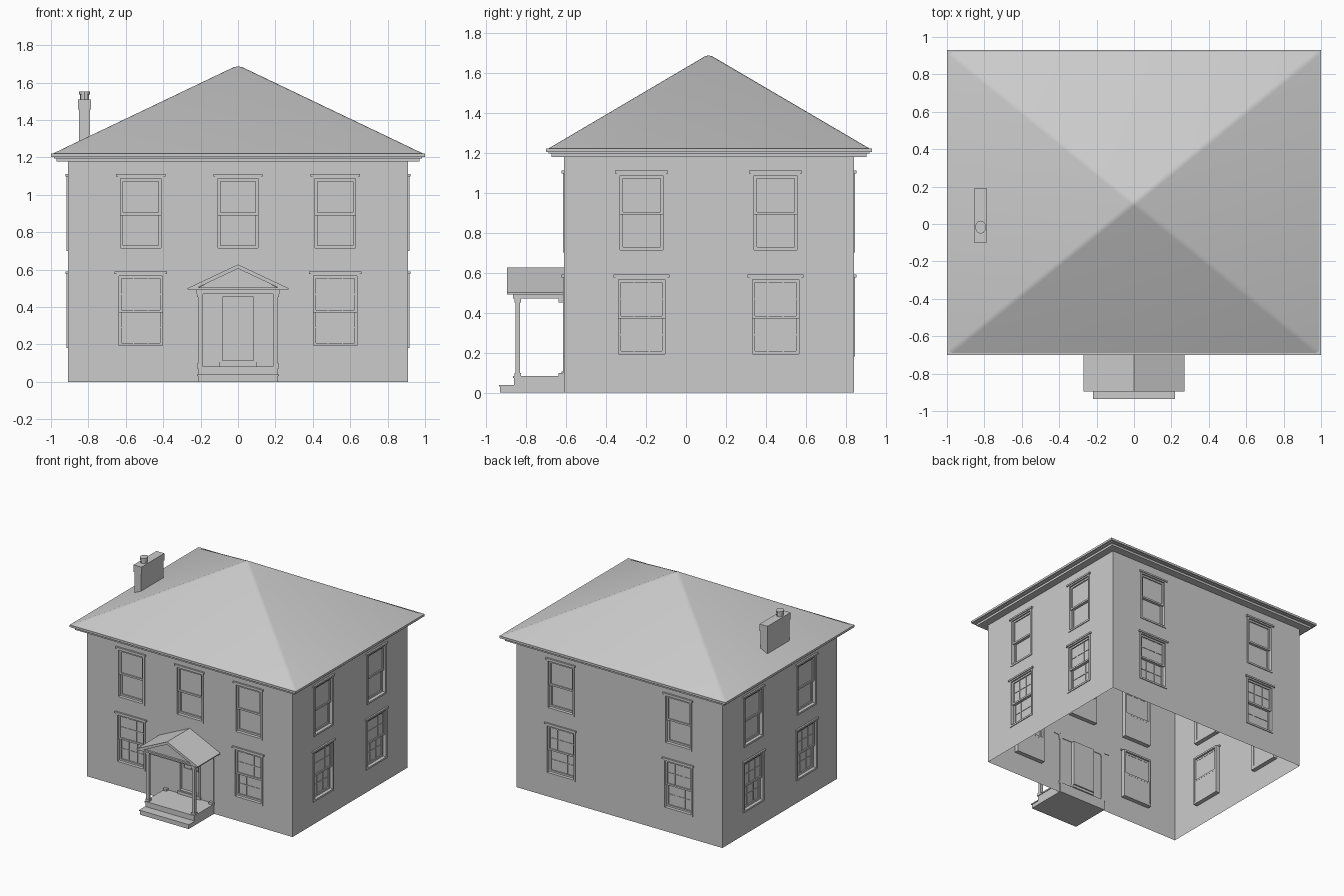
import bpy, bmesh, math
from mathutils import Matrix, Vector

if "Cube" in bpy.data.objects:
    bpy.data.objects.remove(bpy.data.objects["Cube"])

def finish(name, bm, loc=(0, 0, 0), rot=0.0):
    me = bpy.data.meshes.new(name)
    bm.to_mesh(me)
    bm.free()
    return place(name, me, loc, rot)

def place(name, me, loc=(0, 0, 0), rot=0.0):
    ob = bpy.data.objects.new(name, me)
    ob.location = loc
    ob.rotation_euler[2] = rot
    bpy.context.collection.objects.link(ob)
    return ob

def box(bm, x0, x1, y0, y1, z0, z1):
    m = Matrix.Translation(((x0 + x1) / 2, (y0 + y1) / 2, (z0 + z1) / 2)) @ \
        Matrix.Diagonal((x1 - x0, y1 - y0, z1 - z0, 1))
    bmesh.ops.create_cube(bm, size=1, matrix=m)

def boxes(name, *dims):
    bm = bmesh.new()
    for d in dims:
        box(bm, *d)
    return finish(name, bm)

def ring(bm, hw, z0, z1, w, y0, y1):
    """Rectangular frame of member width w."""
    box(bm, -hw, -hw + w, y0, y1, z0, z1)
    box(bm, hw - w, hw, y0, y1, z0, z1)
    box(bm, -hw + w, hw - w, y0, y1, z0, z0 + w)
    box(bm, -hw + w, hw - w, y0, y1, z1 - w, z1)

def prism(name, pts, y0, y1):
    """Extrude an x-z outline along y."""
    bm = bmesh.new()
    f = bm.faces.new([bm.verts.new((x, y0, z)) for x, z in pts])
    r = bmesh.ops.extrude_face_region(bm, geom=[f])
    bmesh.ops.translate(bm, vec=(0, y1 - y0, 0),
                        verts=[v for v in r["geom"] if isinstance(v, bmesh.types.BMVert)])
    bmesh.ops.recalc_face_normals(bm, faces=bm.faces)
    return finish(name, bm)

def wall(name, half, openings, loc, rot):
    """Single-sheet wall with rectangular openings (x0, x1, z0, z1)."""
    xs = sorted({-half, half} | {v for o in openings for v in o[:2]})
    zs = sorted({0, 1.2} | {v for o in openings for v in o[2:]})
    bm = bmesh.new()
    for a, b in zip(xs, xs[1:]):
        for c, d in zip(zs, zs[1:]):
            mx, mz = (a + b) / 2, (c + d) / 2
            if not any(o[0] < mx < o[1] and o[2] < mz < o[3] for o in openings):
                bm.faces.new([bm.verts.new((x, 0, z)) for x, z in
                              ((a, c), (b, c), (b, d), (a, d))])
    bmesh.ops.remove_doubles(bm, verts=bm.verts, dist=1e-5)
    finish(name, bm, loc, rot)

# Sash windows: local z starts at the bottom of the casing
def window_mesh(name, hw, muntins):
    bm = bmesh.new()
    ring(bm, hw, 0, 0.40, 0.014, -0.006, 0.035)             # casing
    box(bm, -hw - 0.01, hw + 0.01, -0.013, 0.01, 0.397, 0.41)  # head moulding
    i = hw - 0.014
    ring(bm, i, 0.19, 0.386, 0.014, 0.006, 0.02)            # upper sash
    box(bm, -i, i, 0.015, 0.018, 0.19, 0.386)
    ring(bm, i, 0.014, 0.205, 0.014, 0.02, 0.034)           # lower sash
    box(bm, -i, i, 0.030, 0.033, 0.014, 0.205)
    if muntins:
        for z0, z1, y in ((0.204, 0.372, 0.011), (0.028, 0.191, 0.026)):
            for k in (1, 2):
                x = -i + 2 * i * k / 3
                box(bm, x - 0.003, x + 0.003, y, y + 0.005, z0, z1)
            zm = (z0 + z1) / 2
            box(bm, -i, i, y, y + 0.005, zm - 0.003, zm + 0.003)
    me = bpy.data.meshes.new(name)
    bm.to_mesh(me)
    bm.free()
    return me

lower = window_mesh("lower_window", 0.13, True)
upper = window_mesh("upper_window", 0.122, False)
CY = 0.115
sides = {
    "front": ((0, -0.61, 0), 0, 0.91, (-0.52, 0.52), (-0.52, 0, 0.52)),
    "right": ((0.91, CY, 0), math.pi / 2, 0.725, (-0.337, 0.333), (-0.337, 0.333)),
    "back": ((0, 0.84, 0), math.pi, 0.91, (-0.52, 0.52), (-0.52, 0.52)),
    "left": ((-0.91, CY, 0), -math.pi / 2, 0.725, (-0.333, 0.337), (-0.333, 0.337)),
}
for side, (loc, rot, half, lows, ups) in sides.items():
    holes = []
    for me, cols, zb, hw in ((lower, lows, 0.18, 0.12), (upper, ups, 0.70, 0.112)):
        for x in cols:
            holes.append((x - hw, x + hw, zb + 0.01, zb + 0.39))
            pos = Vector(loc) + Matrix.Rotation(rot, 3, 'Z') @ Vector((x, 0, zb))
            place(side + "_" + me.name, me, pos, rot)
    if side == "front":
        holes.append((-0.085, 0.085, 0.10, 0.455))
    wall(side + "_wall", half, holes, loc, rot)

# Eaves: stepped slabs under the roof
boxes("frieze", (-0.97, 0.97, -0.672, 0.902, 1.178, 1.195))
boxes("eave_board", (-0.985, 0.985, -0.687, 0.917, 1.195, 1.205),
      (-1.0, 1.0, -0.70, 0.93, 1.203, 1.22))

# Hipped roof with softened hips
bm = bmesh.new()
base = [bm.verts.new(p) for p in ((-0.99, -0.69, 1.22), (0.99, -0.69, 1.22),
                                  (0.99, 0.92, 1.22), (-0.99, 0.92, 1.22))]
apex = bm.verts.new((0, CY - 0.002, 1.693))
for k in range(4):
    bm.faces.new((base[k], base[(k + 1) % 4], apex))
bm.faces.new(base[::-1])
bmesh.ops.bevel(bm, geom=list(apex.link_edges), offset=0.015, segments=2,
                affect='EDGES', profile=0.5)
roof = finish("roof", bm)
bpy.context.view_layer.objects.active = roof
roof.select_set(True)
bpy.ops.object.shade_smooth_by_angle(angle=math.radians(40))

# Chimney with cap and pot
boxes("chimney", (-0.85, -0.79, -0.095, 0.185, 1.22, 1.46),
      (-0.855, -0.785, -0.10, 0.19, 1.455, 1.51))
bm = bmesh.new()
for r, z0, z1 in ((0.024, 1.50, 1.54), (0.029, 1.535, 1.553)):
    bmesh.ops.create_cone(bm, cap_ends=True, segments=12, radius1=r, radius2=r,
                          depth=z1 - z0, matrix=Matrix.Translation((-0.82, -0.017, (z0 + z1) / 2))
                          @ Matrix.Diagonal((1, 1.2, 1, 1)))
finish("chimney_pot", bm)

# Porch floor and steps
boxes("porch_floor", (-0.215, 0.215, -0.86, -0.60, 0, 0.072),
      (-0.22, 0.22, -0.865, -0.60, 0.072, 0.082))
boxes("porch_step", (-0.215, 0.215, -0.93, -0.86, 0, 0.03),
      (-0.22, 0.22, -0.935, -0.86, 0.03, 0.038))

# Porch posts and wall pilasters
for s, label in ((-1, "left"), (1, "right")):
    bm = bmesh.new()
    c = s * 0.203
    for hw, y0, y1, z0, z1 in ((0.012, -0.854, -0.83, 0.08, 0.475),
                               (0.016, -0.858, -0.826, 0.08, 0.098),
                               (0.016, -0.858, -0.826, 0.452, 0.475),
                               (0.012, -0.614, -0.605, 0.08, 0.475),
                               (0.016, -0.638, -0.605, 0.08, 0.098),
                               (0.016, -0.638, -0.605, 0.452, 0.475)):
        box(bm, c - hw, c + hw, y0, y1, z0, z1)
    finish(label + "_porch_post", bm)

# Porch beam, pediment and gable roof
boxes("porch_beam", (-0.222, 0.222, -0.865, -0.605, 0.47, 0.495),
      (-0.255, 0.255, -0.89, -0.605, 0.49, 0.503))
prism("pediment_panel", [(-0.22, 0.50), (0.22, 0.50), (0, 0.61)], -0.875, -0.605)
prism("porch_roof", [(-0.27, 0.492), (-0.27, 0.50), (0, 0.627), (0.27, 0.50),
                     (0.27, 0.492), (0.24, 0.492), (0, 0.605), (-0.24, 0.492)], -0.895, -0.605)

# Front door with casing, threshold and glazed panel
bm = bmesh.new()
ring(bm, 0.097, 0.10, 0.468, 0.014, -0.006, 0.03)
box(bm, -0.083, 0.083, 0.02, 0.03, 0.10, 0.46)
box(bm, -0.10, 0.10, -0.012, 0.02, 0.08, 0.105)
ring(bm, 0.064, 0.285, 0.445, 0.005, 0.014, 0.025)
for z in (0.335, 0.39):
    box(bm, -0.06, 0.06, 0.016, 0.024, z - 0.002, z + 0.002)
box(bm, -0.002, 0.002, 0.016, 0.024, 0.285, 0.445)
finish("front_door", bm, (0, -0.61, 0))
